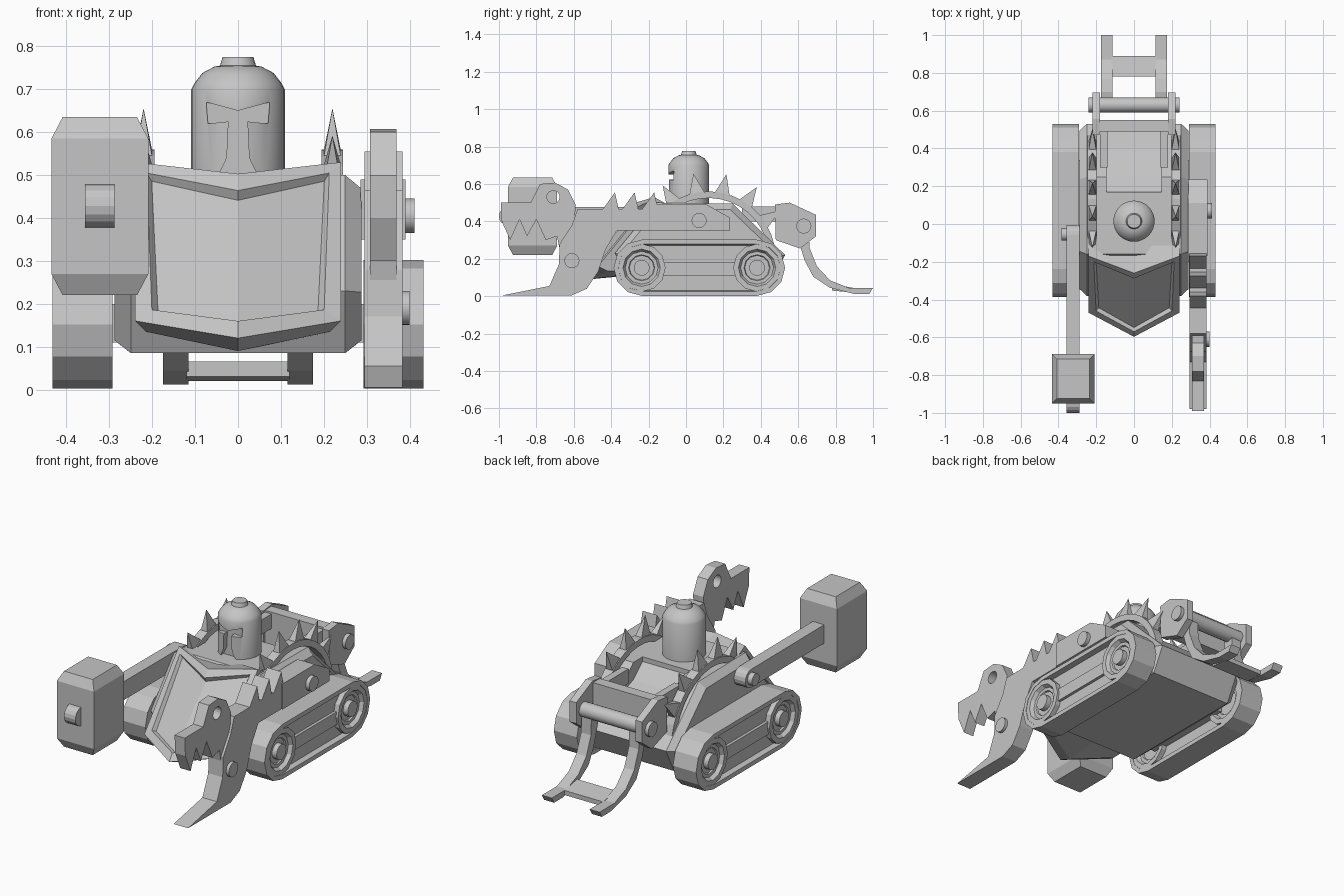
import bpy, bmesh, math
from mathutils import Matrix, Vector

if "Cube" in bpy.data.objects:
    bpy.data.objects.remove(bpy.data.objects["Cube"])

grey = bpy.data.materials.new("plain_grey")
grey.use_nodes = True
grey.diffuse_color = (0.56, 0.56, 0.56, 1)
grey.node_tree.nodes["Principled BSDF"].inputs["Base Color"].default_value = (0.56, 0.56, 0.56, 1)
smooth_parts = []


def finish(name, bm, smooth=False):
    bmesh.ops.recalc_face_normals(bm, faces=bm.faces)
    mesh = bpy.data.meshes.new(name)
    bm.to_mesh(mesh)
    bm.free()
    mesh.materials.append(grey)
    ob = bpy.data.objects.new(name, mesh)
    bpy.context.collection.objects.link(ob)
    if smooth:
        smooth_parts.append(ob)
    return ob


def prism(name, outline, x0, x1, insets=()):
    """Side outline of (y, z) points extruded along x; insets shape the end faces."""
    bm = bmesh.new()
    a = [bm.verts.new((x0, y, z)) for y, z in outline]
    b = [bm.verts.new((x1, y, z)) for y, z in outline]
    ends = [bm.faces.new(a), bm.faces.new(b)]
    n = len(a)
    for i in range(n):
        j = (i + 1) % n
        bm.faces.new((a[i], a[j], b[j], b[i]))
    bmesh.ops.recalc_face_normals(bm, faces=bm.faces)
    for thickness, depth in insets:
        bmesh.ops.inset_individual(bm, faces=ends, thickness=thickness, depth=depth)
    return finish(name, bm)


def box(name, x0, x1, y0, y1, z0, z1):
    return prism(name, [(y0, z0), (y1, z0), (y1, z1), (y0, z1)], x0, x1)


def rod(name, x0, x1, y, z, r, seg=20):
    bm = bmesh.new()
    m = Matrix.Translation(((x0 + x1) / 2, y, z)) @ Matrix.Rotation(math.pi / 2, 4, 'Y')
    bmesh.ops.create_cone(bm, cap_ends=True, segments=seg, radius1=r, radius2=r,
                          depth=abs(x1 - x0), matrix=m)
    return finish(name, bm, True)


def arc(y, z, r, a0, a1, n):
    return [(y + r * math.cos(math.radians(a0 + (a1 - a0) * i / n)),
             z + r * math.sin(math.radians(a0 + (a1 - a0) * i / n))) for i in range(n + 1)]


def cut(ob, cutter):
    mod = ob.modifiers.new("cut", 'BOOLEAN')
    mod.operation = 'DIFFERENCE'
    mod.solver = 'EXACT'
    mod.object = cutter
    bpy.context.view_layer.objects.active = ob
    bpy.ops.object.modifier_apply(modifier=mod.name)
    if cutter in smooth_parts:
        smooth_parts.remove(cutter)
    bpy.data.objects.remove(cutter)


# Hull with chamfered flanks and a notch behind the helmet
hull = prism("hull", [(-.3, .085), (-.38, .23), (-.16, .5), (.25, .495), (.53, .22), (.46, .085)],
             -.25, .25, [(.035, .038)])
cut(hull, prism("notch_cutter", [(.17, .6), (.17, .47), (.25, .4), (.41, .34), (.41, .6)], -.145, .145))

# Front ram: rows of left, centre and right points joined into a wedge
bm = bmesh.new()
rows = []
for w, ys, zs, yc, zc in ((.24, -.08, .48, -.08, .48), (.24, -.17, .53, -.26, .503),
                          (.24, -.47, .16, -.597, .12), (.215, -.42, .135, -.52, .09),
                          (.2, -.2, .13, -.2, .12)):
    rows.append([bm.verts.new(p) for p in ((-w, ys, zs), (0, yc, zc), (w, ys, zs))])
front = []
for i in range(len(rows)):
    r, s = rows[i], rows[(i + 1) % len(rows)]
    for k in (0, 1):
        f = bm.faces.new((r[k], r[k + 1], s[k + 1], s[k]))
        if i == 1:
            front.append(f)
for k in (0, 2):
    bm.faces.new([r[k] for r in rows])
bmesh.ops.recalc_face_normals(bm, faces=bm.faces)
bmesh.ops.inset_region(bm, faces=front, thickness=.048, depth=0)
bmesh.ops.inset_region(bm, faces=front, thickness=.012, depth=-.02)
finish("front_ram", bm)

# Tracks, wheels, arched rails, spikes and rear brackets on both sides
WHEELS, WZ = (-.237, .38), .152
track_line = arc(WHEELS[1], WZ, .15, -90, 90, 6) + arc(WHEELS[0], WZ, .15, 90, 270, 6)
for s, side in ((1, "left"), (-1, "right")):
    prism(side + "_track", track_line, s * .292, s * .432, [(.024, 0), (.006, -.03)])
    for y, end in zip(WHEELS, ("front", "rear")):
        tag = f"{side}_{end}_wheel"
        prism(tag, arc(y, WZ, .128, 0, 330, 11), s * .294, s * .43, [(.028, 0), (.012, -.02), (.018, 0), (.006, -.012)])
        rod(tag + "_hub", s * .36, s * .43, y, WZ, .042)
    box(side + "_track_bar", s * .3, s * .418, -.14, .28, .11, .18)
    box(side + "_axle_beam", s * .2, s * .31, -.2, .34, .11, .2)

    prism(side + "_arched_rail", arc(.12, .2, .36, 145, 12, 14) + arc(.12, .2, .325, 12, 145, 14),
          s * .195, s * .245)
    for i in range(5):
        a = math.radians(122 - i * 22)
        bm = bmesh.new()
        m = (Matrix.Translation((s * .22, .12 + .405 * math.cos(a), .2 + .405 * math.sin(a)))
             @ Matrix.Rotation(a - math.pi / 2, 4, 'X') @ Matrix.Diagonal((.55, 1.1, 1, 1))
             @ Matrix.Rotation(math.pi / 4, 4, 'Z'))
        bmesh.ops.create_cone(bm, cap_ends=True, segments=4, radius1=.055, radius2=0, depth=.115, matrix=m)
        finish(f"{side}_spike_{i + 1}", bm)

    prism(side + "_rear_bracket", [(.475, .49), (.555, .5), (.695, .435), (.695, .32), (.61, .255), (.48, .3)],
          s * .18, s * .22)
    box(side + "_bracket_beam", s * .14, s * .18, .3, .5, .4, .48)
    prism(side + "_fork_arm",
          [(.6, .4), (.655, .4), (.66, .26), (.7, .16), (.77, .085), (.87, .045), (1, .045),
           (.98, .012), (.9, .012), (.77, .045), (.68, .105), (.635, .19), (.6, .3)],
          s * .115, s * .175)
rod("rear_roller", -.24, .24, .63, .375, .04)
box("rear_crossbar", -.18, .18, .49, .55, .31, .49)
prism("fork_crossbar", [(.78, .03), (.78, .065), (.89, .045), (.89, .02)], -.12, .12)

# Helmet turned from a profile, with a recessed visor
bm = bmesh.new()
profile = [(0, .47), (.109, .47), (.109, .7), (.101, .715), (.083, .738), (.055, .753),
           (.042, .755), (.036, .775), (0, .775)]
vs = [bm.verts.new((r, 0, z)) for r, z in profile]
edges = [bm.edges.new(p) for p in zip(vs, vs[1:])]
bmesh.ops.spin(bm, geom=vs + edges, cent=(0, 0, 0), axis=(0, 0, 1), angle=math.tau, steps=32)
bmesh.ops.remove_doubles(bm, verts=bm.verts, dist=.0005)
bmesh.ops.translate(bm, verts=bm.verts, vec=(0, .015, 0))
helmet = finish("helmet", bm, True)
half = [(.05, .49), (.026, .54), (.022, .625), (.07, .62), (.074, .67)]
outline = half + [(0, .65)] + [(-x, z) for x, z in reversed(half)]
bm = bmesh.new()
face = bm.faces.new([bm.verts.new((x, -.2, z)) for x, z in outline])
ext = bmesh.ops.extrude_face_region(bm, geom=[face])
bmesh.ops.translate(bm, verts=[g for g in ext["geom"] if isinstance(g, bmesh.types.BMVert)],
                    vec=Vector((0, .14, 0)))
cut(helmet, finish("visor_cutter", bm))

# Claw arm on the left side
prism("claw_arm_mount", [(-.17, .35), (-.17, .49), (.11, .49), (.235, .42), (.235, .35)], .285, .39)
top = []
for y in (-.15, -.255, -.36):
    top += [(y, .465), (y - .02, .555), (y - .085, .465)]
prism("claw_arm_lower_jaw",
      [(-.12, .35)] + top + [(-.58, .465), (-.61, .38), (-.675, .28), (-.68, .17), (-.73, .055),
       (-.98, .005), (-.61, .005), (-.53, .04), (-.47, .13), (-.43, .25), (-.37, .35)], .295, .383)
jaw = prism("upper_jaw",
            [(-.99, .5), (-.83, .5), (-.78, .6), (-.7, .607), (-.63, .57), (-.59, .49), (-.6, .32),
             (-.56, .19), (-.6, .155), (-.66, .18), (-.69, .32), (-.75, .3), (-.8, .41),
             (-.85, .32), (-.89, .41), (-.94, .3), (-.985, .4)], .308, .37)
cut(jaw, rod("hole_cutter", .25, .45, -.71, .53, .034))
rod("claw_arm_bolt", .3, .412, .07, .405, .04)
rod("jaw_bolt", .31, .4, -.61, .19, .04)

# Hammer on the right side, its round-ended arm passing through the head
bm = bmesh.new()
m = Matrix.Translation((-.322, -.82, .4275)) @ Matrix.Diagonal((.226, .262, .315, 1))
bmesh.ops.create_cube(bm, size=1, matrix=m)
bm.normal_update()
bmesh.ops.inset_individual(bm, faces=[f for f in bm.faces if abs(f.normal.z) > .9], thickness=.037, depth=.05)
finish("hammer_head", bm)
prism("hammer_arm", arc(-.949, .428, .051, 90, 270, 8) + arc(-.055, .425, .05, -90, 90, 8), -.357, -.288)
rod("hammer_bolt", -.385, -.25, -.055, .425, .033)

# Smooth the round parts, keeping hard edges
bpy.ops.object.select_all(action='DESELECT')
for ob in smooth_parts:
    ob.select_set(True)
bpy.context.view_layer.objects.active = helmet
bpy.ops.object.shade_smooth_by_angle(angle=math.radians(28))
